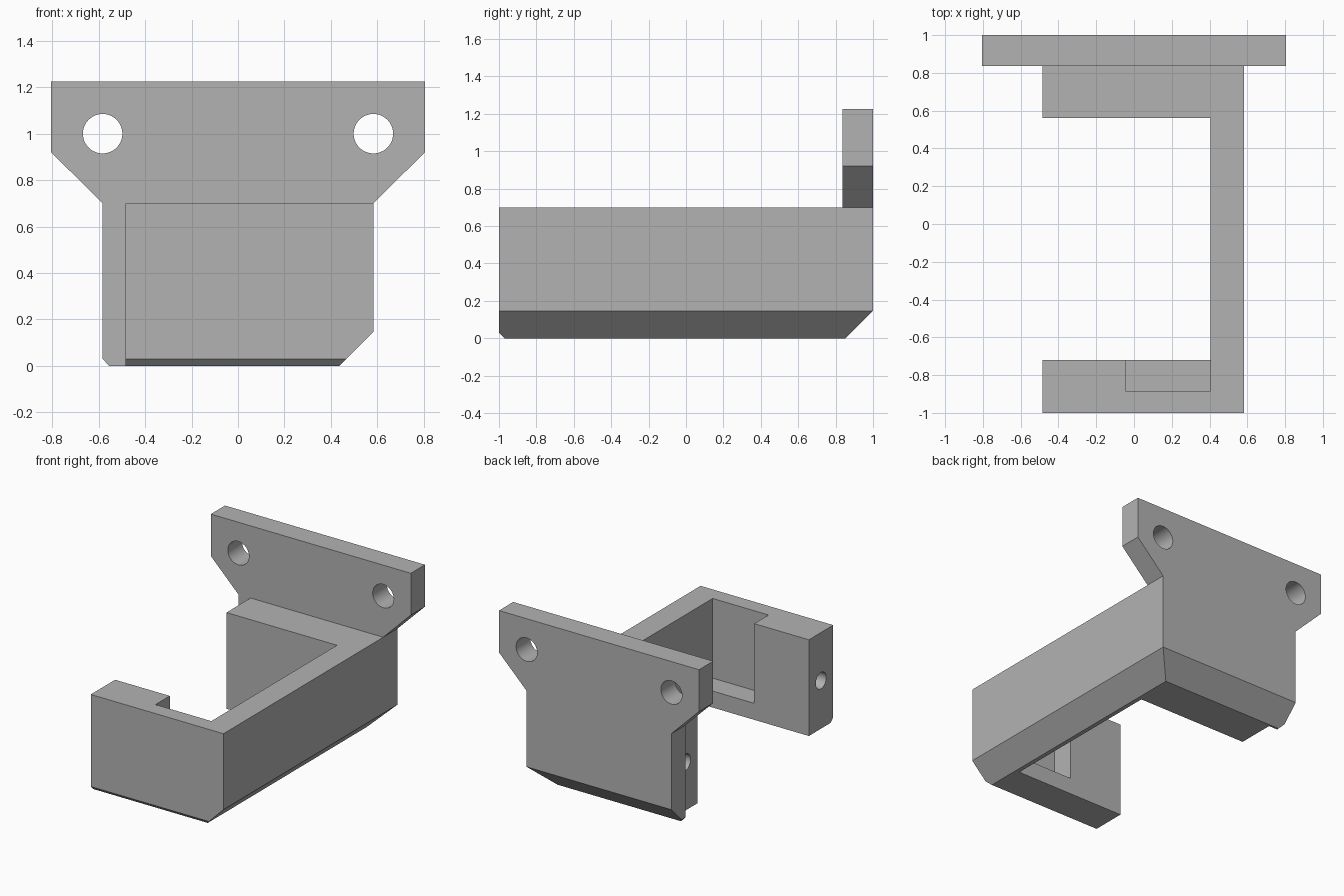
import bpy, bmesh, math
from mathutils import Vector

if "Cube" in bpy.data.objects:
    bpy.data.objects.remove(bpy.data.objects["Cube"])

grey = bpy.data.materials.new("plain grey")
grey.diffuse_color = (0.45, 0.45, 0.45, 1)
grey.use_nodes = True
grey.node_tree.nodes["Principled BSDF"].inputs["Base Color"].default_value = grey.diffuse_color


def prism(name, points, axis, start, end):
    """Extrude a 2D outline along an axis; points use the other two axes in order."""
    bm = bmesh.new()

    def place(p, d):
        v = list(p)
        v.insert("xyz".index(axis), d)
        return bm.verts.new(v)

    face = bm.faces.new([place(p, start) for p in points])
    out = bmesh.ops.extrude_face_region(bm, geom=[face])
    shift = Vector([end - start if a == axis else 0 for a in "xyz"])
    bmesh.ops.translate(bm, vec=shift, verts=[v for v in out["geom"] if isinstance(v, bmesh.types.BMVert)])
    bmesh.ops.recalc_face_normals(bm, faces=bm.faces)
    mesh = bpy.data.meshes.new(name)
    bm.to_mesh(mesh)
    bm.free()
    mesh.materials.append(grey)
    obj = bpy.data.objects.new(name, mesh)
    bpy.context.collection.objects.link(obj)
    return obj


def rod(name, centre, radius, axis, start, end, sides=48):
    pts = [(centre[0] + radius * math.cos(2 * math.pi * i / sides),
            centre[1] + radius * math.sin(2 * math.pi * i / sides)) for i in range(sides)]
    return prism(name, pts, axis, start, end)


def combine(target, tool, operation):
    """Apply a boolean and remove the tool object."""
    mod = target.modifiers.new("boolean", 'BOOLEAN')
    mod.operation, mod.solver, mod.object = operation, 'EXACT', tool
    bpy.context.view_layer.update()
    graph = bpy.context.evaluated_depsgraph_get()
    mesh = bpy.data.meshes.new_from_object(target.evaluated_get(graph))
    target.modifiers.clear()
    target.data = mesh
    bpy.data.objects.remove(tool)


# C-shaped bracket body: front arm, side beam, back arm
R, L = 0.583, -0.485
bracket = prism("bracket", [(L, -1), (R, -1), (R, 0.9), (L, 0.9), (L, 0.56),
                            (0.405, 0.56), (0.405, -0.72), (L, -0.72)], "z", 0, 0.70)

# Mounting plate with flared ears
plate = prism("mounting_plate", [(-0.555, 0), (R, 0), (R, 0.70), (0.805, 0.92), (0.805, 1.225),
                                 (-0.805, 1.225), (-0.805, 0.92), (-R, 0.70), (-R, 0.03)],
              "y", 0.837, 1)
combine(bracket, plate, 'UNION')

# Pocket in the front arm
pocket = prism("pocket_cutter", [(-0.045, -0.885), (0.405, -0.885), (0.405, -0.70), (-0.045, -0.70)],
               "z", 0.12, 0.9)
combine(bracket, pocket, 'DIFFERENCE')

# Bottom chamfers: right side, back and front
e = 0.1
combine(bracket, prism("side_chamfer", [(R - 0.147 - e, -e), (R + e, 0.147 + e), (R + e, -e)],
                       "y", -1.2, 1.2), 'DIFFERENCE')
combine(bracket, prism("back_chamfer", [(0.853 - e, -e), (1 + e, 0.147 + e), (1 + e, -e)],
                       "x", -1, 1), 'DIFFERENCE')
combine(bracket, prism("front_chamfer", [(-0.97 + e, -e), (-1 - e, 0.03 + e), (-1 - e, -e)],
                       "x", -1, 1), 'DIFFERENCE')

# Ear holes through the plate
for side in (-1, 1):
    combine(bracket, rod("ear_hole", (side * R, 1.0), 0.085, "y", 0.7, 1.1), 'DIFFERENCE')

# Screw holes in the free ends of the arms
for y in (-0.86, 0.70):
    combine(bracket, rod("screw_hole", (y, 0.35), 0.06, "x", -0.7, -0.13, 32), 'DIFFERENCE')

# Smooth hole walls, sharp edges elsewhere
for o in bpy.context.selected_objects:
    o.select_set(False)
bracket.select_set(True)
bpy.context.view_layer.objects.active = bracket
bpy.ops.object.shade_smooth_by_angle(angle=math.radians(25))
